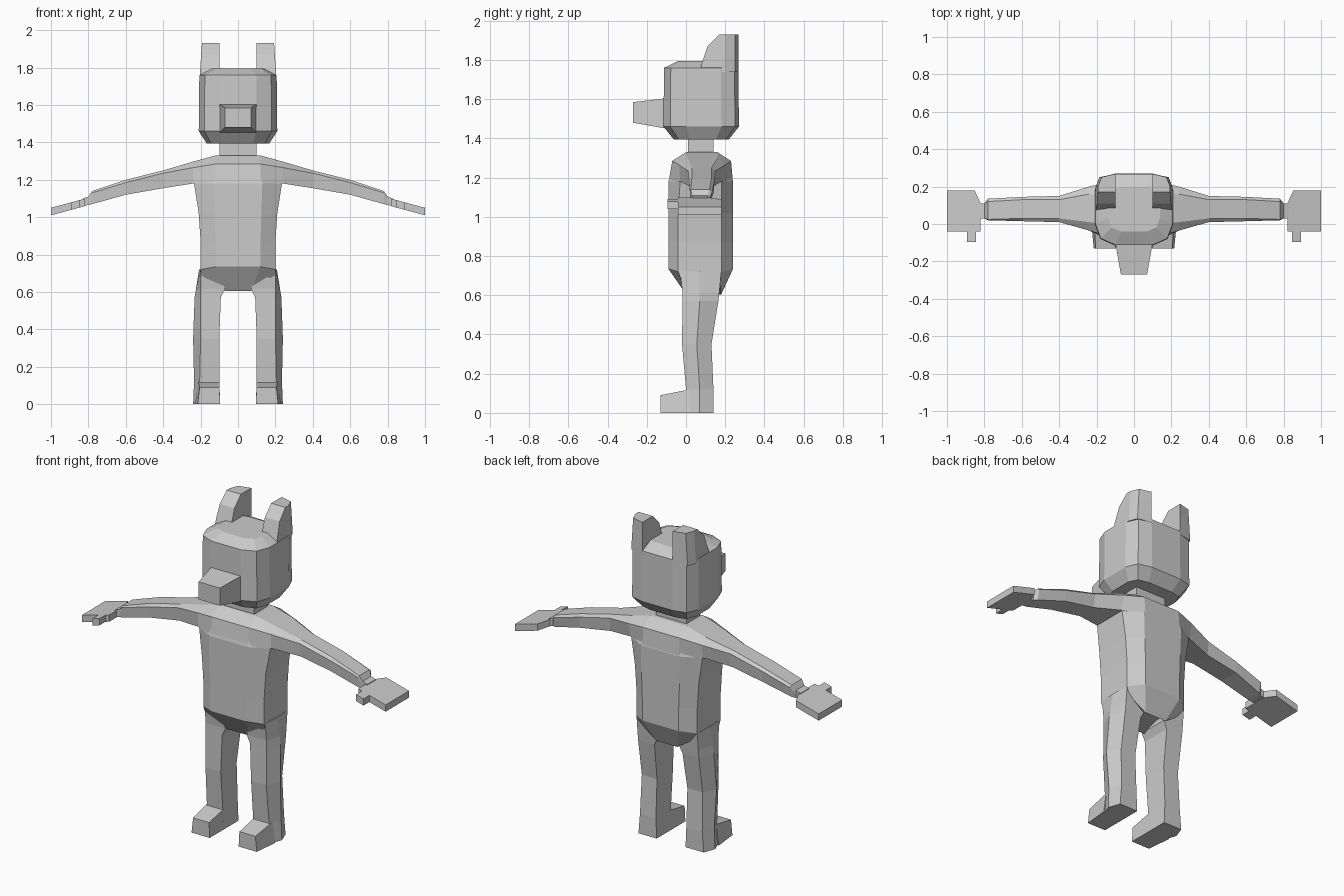
import bpy, bmesh

grey = bpy.data.materials.new("plain_grey")
grey.diffuse_color = (0.6, 0.6, 0.6, 1)


def loft(name, rings, side=1):
    """Skin a list of equal-length 3D rings and cap both ends."""
    bm = bmesh.new()
    vs = [[bm.verts.new((x * side, y, z)) for x, y, z in r] for r in rings]
    n = len(vs[0])
    for a, b in zip(vs, vs[1:]):
        for i in range(n):
            j = (i + 1) % n
            bm.faces.new((a[i], a[j], b[j], b[i]))
    bm.faces.new(vs[0])
    bm.faces.new(vs[-1])
    bmesh.ops.recalc_face_normals(bm, faces=bm.faces)
    me = bpy.data.meshes.new(name)
    bm.to_mesh(me)
    bm.free()
    me.materials.append(grey)
    ob = bpy.data.objects.new(name, me)
    bpy.context.collection.objects.link(ob)
    return ob


def level(pts, z):
    return [(x, y, z) for x, y in pts]


def symmetric(half):
    """Close a right-hand half ring by mirroring it across x."""
    return half + [(-p[0], *p[1:]) for p in reversed(half)]


def rect_y(y, w, z0, z1):
    return [(-w, y, z0), (w, y, z0), (w, y, z1), (-w, y, z1)]


# head: rounded block with chamfered top and bottom
outline = [(0.10, -0.115), (0.18, -0.08), (0.21, 0.0),
           (0.21, 0.18), (0.18, 0.25), (0.10, 0.27)]


def head_ring(z, sx, sy):
    return level(symmetric([(x * sx, 0.08 + (y - 0.08) * sy) for x, y in outline]), z)


loft("head", [head_ring(1.395, 0.8, 0.73), head_ring(1.46, 1, 1),
              head_ring(1.76, 0.985, 0.985), head_ring(1.795, 0.66, 0.62)])

# snout and neck
loft("snout", [rect_y(-0.10, 0.10, 1.45, 1.605), rect_y(-0.27, 0.07, 1.48, 1.585)])
loft("neck", [rect_y(0.01, 0.10, 1.31, 1.42), rect_y(0.14, 0.10, 1.31, 1.42)])


# torso: eight-sided body tapering into the crotch
def torso_ring(z, a, b, yf, yb, mf, mb, side_z=None):
    s = side_z or z
    return symmetric([(a, yf, z), (b, mf, s), (b, mb, s), (a, yb, z)])


loft("torso", [
    torso_ring(0.605, 0.07, 0.198, 0.0, 0.18, -0.03, 0.17, 0.69),
    torso_ring(0.735, 0.12, 0.20, -0.09, 0.24, -0.04, 0.18, 0.72),
    torso_ring(0.87, 0.12, 0.20, -0.09, 0.24, -0.04, 0.18),
    torso_ring(1.02, 0.125, 0.21, -0.09, 0.24, -0.04, 0.18),
    torso_ring(1.18, 0.13, 0.235, -0.09, 0.24, -0.03, 0.18),
    torso_ring(1.25, 0.12, 0.20, -0.07, 0.22, -0.02, 0.17)])


# arm section: top edge, widest edge and bottom edge
def arm_ring(x, top, mid, bot):
    (tf, tb, tz), (mf, mb, mz), (bf, bb, bz) = top, mid, bot
    return [(x, tf, tz), (x, tb, tz), (x, mb, mz),
            (x, bb, bz), (x, bf, bz), (x, mf, mz)]


root = ((0.0, 0.16, 1.33), (-0.07, 0.23, 1.285), (-0.09, 0.24, 1.17))
arm = [arm_ring(0.0, *root), arm_ring(0.12, *root),
       arm_ring(0.24, (0.01, 0.16, 1.297), (-0.035, 0.20, 1.265), (-0.03, 0.18, 1.18)),
       arm_ring(0.40, (0.03, 0.13, 1.25), (0.01, 0.15, 1.235), (0.02, 0.14, 1.155)),
       arm_ring(0.60, (0.03, 0.13, 1.20), (0.015, 0.145, 1.185), (0.02, 0.14, 1.12)),
       arm_ring(0.78, (0.025, 0.12, 1.14), (0.02, 0.135, 1.13), (0.025, 0.12, 1.07)),
       arm_ring(0.80, (0.03, 0.11, 1.11), (0.03, 0.11, 1.09), (0.03, 0.11, 1.065)),
       arm_ring(0.83, (0.03, 0.11, 1.10), (0.03, 0.11, 1.08), (0.03, 0.11, 1.06))]


# hand plate follows the downward slope of the arm
def slab(pts):
    return [[(x, y, 1.05 + (1 - x) * 0.27 - d) for x, y in pts] for d in (0, 0.04)]


palm = [(0.82, 0.03), (0.82, -0.04), (1.0, -0.04), (1.0, 0.18),
        (0.852, 0.18), (0.82, 0.11)]
thumb = [(0.845, -0.03), (0.845, -0.095), (0.893, -0.095), (0.893, -0.03)]


# leg section: flat front and back with a ridge on the outside
def leg_ring(z, xi, xo, xm, yf, ym, yb):
    return level([(xi, yf), (xo, yf), (xm, ym), (xo, yb), (xi, yb)], z)


leg = [leg_ring(0.72, 0.10, 0.20, 0.208, -0.03, 0.07, 0.18),
       leg_ring(0.615, 0.07, 0.20, 0.225, -0.018, 0.07, 0.17),
       leg_ring(0.57, 0.092, 0.20, 0.232, -0.018, 0.07, 0.165),
       leg_ring(0.35, 0.10, 0.20, 0.24, -0.02, 0.055, 0.13),
       leg_ring(0.12, 0.10, 0.205, 0.235, 0.0, 0.07, 0.14),
       leg_ring(0.0, 0.095, 0.215, 0.24, 0.0, 0.07, 0.14)]
toe = [[(0.095, -0.13, 0), (0.215, -0.13, 0), (0.205, -0.13, 0.09), (0.10, -0.13, 0.09)],
       [(0.095, 0.02, 0), (0.23, 0.02, 0), (0.213, 0.02, 0.12), (0.10, 0.02, 0.12)]]

# ear: follows the back corner of the head, front edge leans back
ear = [level([(0.10, yf), (xo, yf), (xo, 0.20), (xo - 0.02, 0.25), (0.10, 0.268)], z)
       for z, yf, xo in ((1.74, 0.07, 0.205), (1.78, 0.08, 0.203),
                         (1.87, 0.11, 0.197), (1.93, 0.17, 0.193))]

for label, s in (("left", 1), ("right", -1)):
    loft("arm_" + label, arm, s)
    loft("palm_" + label, slab(palm), s)
    loft("thumb_" + label, slab(thumb), s)
    loft("leg_" + label, leg, s)
    loft("toe_" + label, toe, s)
    loft("ear_" + label, ear, s)
